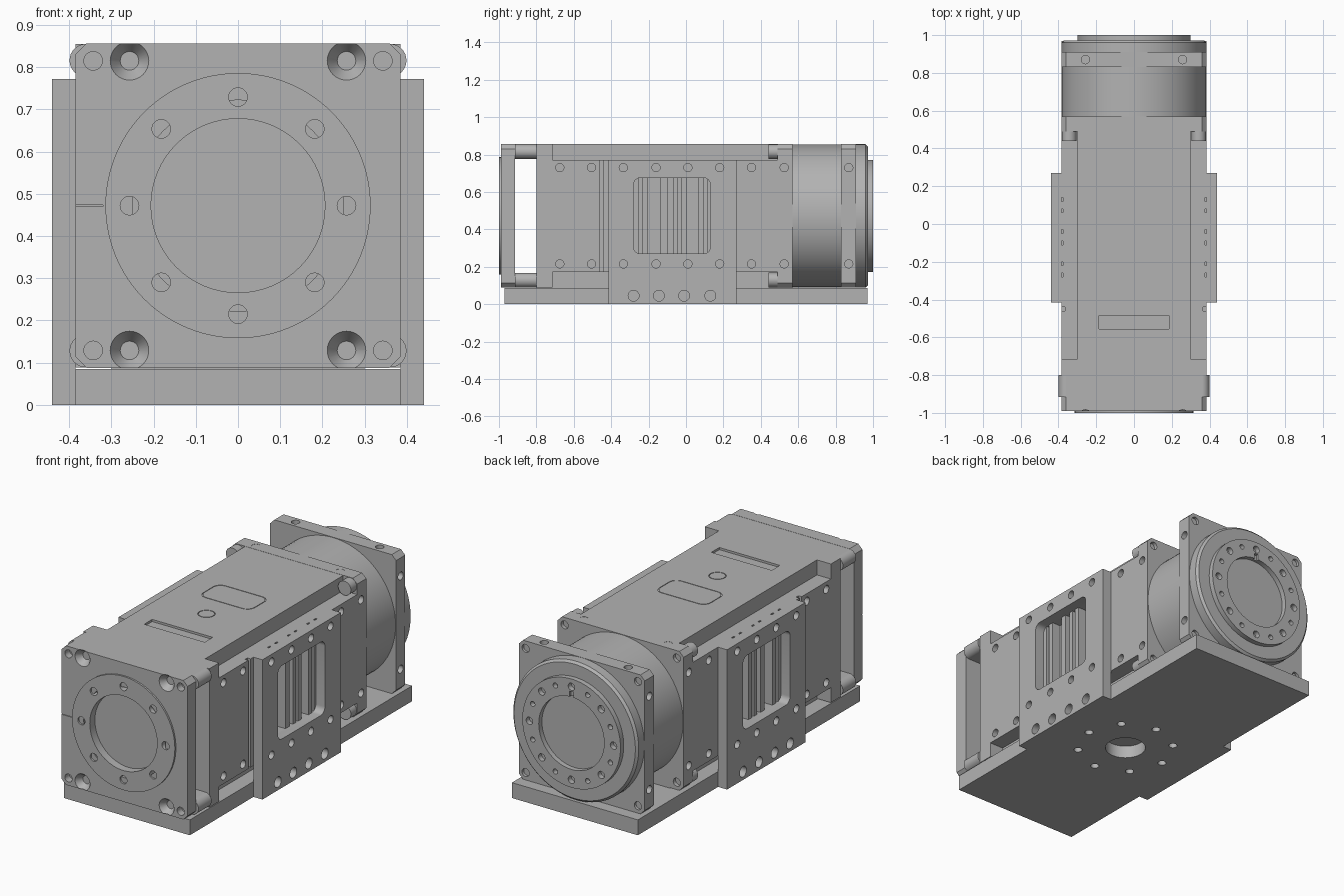
import bpy, bmesh, math
from mathutils import Matrix, Vector

if "Cube" in bpy.data.objects:
    bpy.data.objects.remove(bpy.data.objects["Cube"])

grey = bpy.data.materials.new("machined_grey")
grey.use_nodes = True
COLOUR = (0.45, 0.45, 0.45, 1)
grey.diffuse_color = COLOUR
grey.node_tree.nodes["Principled BSDF"].inputs["Base Color"].default_value = COLOUR

ZC = 0.472                      # height of the main axis
HALF = 0.385                    # half width of the square housing
SIDES = (-1, 1)
CORNERS = [(sx, sz) for sx in SIDES for sz in SIDES]
ROWS = (0.215, 0.73)            # heights of the side bolt rows


def box(bm, x, y, z, bevel=0, axis=None):
    """Box between ranges; bevel rounds (or chamfers) edges along one axis."""
    lo, hi = Vector((min(x), min(y), min(z))), Vector((max(x), max(y), max(z)))
    mat = Matrix.Translation((lo + hi) / 2) @ Matrix.Diagonal((*(hi - lo), 1))
    verts = bmesh.ops.create_cube(bm, size=1, matrix=mat)["verts"]
    if bevel:
        edges = {e for v in verts for e in v.link_edges
                 if abs((e.verts[0].co - e.verts[1].co).normalized()[axis]) > 0.9}
        bmesh.ops.bevel(bm, geom=list(edges), offset=bevel, affect='EDGES',
                        segments=1 if axis == 1 else 6, profile=0.5)


def cyl(bm, start, end, r, r2=None, seg=24):
    """Cylinder or cone between two points."""
    a, b = Vector(start), Vector(end)
    rot = (b - a).to_track_quat('Z', 'Y').to_matrix().to_4x4()
    bmesh.ops.create_cone(bm, cap_ends=True, segments=seg, radius1=r,
                          radius2=r if r2 is None else r2, depth=(b - a).length,
                          matrix=Matrix.Translation((a + b) / 2) @ rot)


def make(name, bm):
    bmesh.ops.recalc_face_normals(bm, faces=bm.faces)
    mesh = bpy.data.meshes.new(name)
    bm.to_mesh(mesh)
    bm.free()
    mesh.materials.append(grey)
    ob = bpy.data.objects.new(name, mesh)
    bpy.context.collection.objects.link(ob)
    return ob


def part(name, build, *cuts):
    """Build a solid, subtract each set of cutters, then shade it."""
    bm = bmesh.new()
    build(bm)
    ob = make(name, bm)
    bpy.context.view_layer.objects.active = ob
    for cut in cuts:
        cb = bmesh.new()
        cut(cb)
        cutter = make(name + "_cutter", cb)
        cutter.hide_render = True
        mod = ob.modifiers.new("cut", 'BOOLEAN')
        mod.operation, mod.solver, mod.object = 'DIFFERENCE', 'EXACT', cutter
        bpy.ops.object.select_all(action='DESELECT')
        ob.select_set(True)
        bpy.ops.object.modifier_apply(modifier="cut")
        bpy.data.objects.remove(cutter)
    bpy.ops.object.select_all(action='DESELECT')
    ob.select_set(True)
    bpy.ops.object.shade_smooth_by_angle(angle=math.radians(25))
    return ob


def ring_holes(bm, y0, y1, radius, r, count, phase=0):
    for i in range(count):
        a = math.tau * i / count + phase
        x, z = radius * math.cos(a), ZC + radius * math.sin(a)
        cyl(bm, (x, y0, z), (x, y1, z), r)


def side_holes(bm, face, ys, rows=ROWS, r=0.022, depth=0.04, sides=SIDES):
    for s in sides:
        for y in ys:
            for z in rows:
                cyl(bm, (s * (face + 0.01), y, z), (s * (face - depth), y, z), r)


def top_holes(bm, y):
    for s in SIDES:
        for z0, z1 in ((0.87, 0.82), (0.075, 0.125)):
            cyl(bm, (s * 0.257, y, z0), (s * 0.257, y, z1), 0.022)


# Base plate with a central bore and bolt circle underneath
def base_holes(bm):
    cyl(bm, (0, -0.07, -0.01), (0, -0.07, 0.07), 0.105, seg=48)
    for i in range(8):
        a = math.tau * i / 8
        x, y = 0.25 * math.cos(a), 0.25 * math.sin(a) - 0.07
        cyl(bm, (x, y, -0.01), (x, y, 0.05), 0.022)

part("base_plate", lambda bm: box(bm, (-HALF, HALF), (-0.97, 0.97), (0, 0.085)), base_holes)


# Front plate, proud ring and countersunk corner screws
def front_holes(bm):
    for sx, sz in CORNERS:
        z = ZC + sz * 0.343
        cyl(bm, (sx * 0.257, -0.992, z), (sx * 0.257, -0.955, z), 0.047, 0.022, 32)
        cyl(bm, (sx * 0.343, -1.0, z), (sx * 0.343, -0.95, z), 0.022)
    cyl(bm, (0, -1.0, ZC), (0, -0.95, ZC), 0.25, seg=64)
    box(bm, (-0.39, -0.32), (-1.0, -0.985), (ZC - 0.002, ZC + 0.002))

part("front_plate",
     lambda bm: box(bm, (-HALF, HALF), (-0.99, -0.915), (0.088, 0.856), 0.026, 1),
     front_holes)
part("front_ring",
     lambda bm: cyl(bm, (0, -1.0, ZC), (0, -0.945, ZC), 0.314, seg=96),
     lambda bm: cyl(bm, (0, -1.01, ZC), (0, -0.955, ZC), 0.206, seg=64),
     lambda bm: ring_holes(bm, -1.01, -0.96, 0.257, 0.022, 8))


# Rounded cross bars joining the front plate to the body
def bar(bm, z):
    box(bm, (-0.36, 0.36), (-0.915, -0.80), (z - 0.039, z + 0.039))
    for s in SIDES:
        cyl(bm, (s * 0.36, -0.915, z), (s * 0.36, -0.80, z), 0.039, seg=32)

for bar_name, bar_z in (("lower_bar", 0.128), ("upper_bar", 0.816)):
    part(bar_name, lambda bm: bar(bm, bar_z))


# Central housing with shallow panel outlines on top
def panel(bm, x, y, depth, radius):
    box(bm, (-x, x), y, (0.855 - depth, 0.87), radius, 2)

def top_disc(bm, r):
    cyl(bm, (0, -0.275, 0.851), (0, -0.275, 0.87), r, seg=32)

part("housing",
     lambda bm: box(bm, (-0.30, 0.30), (-0.80, 0.57), (0.085, 0.855)),
     lambda bm: panel(bm, 0.157, (-0.122, 0.052), 0.004, 0.045),
     lambda bm: panel(bm, 0.185, (-0.555, -0.485), 0.012, 0),
     lambda bm: top_disc(bm, 0.044))
part("top_label_plate", lambda bm: box(bm, (-0.153, 0.153), (-0.118, 0.048), (0.848, 0.855), 0.042, 2))
part("top_plug", lambda bm: cyl(bm, (0, -0.275, 0.847), (0, -0.275, 0.855), 0.040, seg=32))


# Side panels with ribs behind the window
def side_cuts(bm, s):
    side_holes(bm, HALF, (-0.675, -0.505, 0.35, 0.525), sides=(s,))
    box(bm, (s * 0.365, s * 0.40), (-0.46, -0.44), (0.16, 0.78))
    for y in (0.13, 0.07, -0.04, -0.10, -0.21, -0.27):
        box(bm, (s * 0.376, s * 0.40), (y - 0.01, y + 0.01), (0.75, 0.78))
    for y, w in ((-0.245, 0.02), (-0.17, 0.07), (-0.085, 0.03), (-0.035, 0.02), (0.035, 0.06), (0.105, 0.02)):
        box(bm, (s * 0.335, s * 0.40), (y - w / 2, y + w / 2), (0.27, 0.675))


# Wide brackets with a window, reaching down past the base
def bracket_cuts(bm, s):
    box(bm, (s * 0.37, s * 0.46), (-0.28, 0.13), (0.27, 0.675), 0.035, 0)
    side_holes(bm, 0.44, (-0.335, -0.16, 0.01, 0.18), sides=(s,))
    side_holes(bm, 0.44, (-0.28, -0.145, -0.01, 0.13), (0.045,), 0.029, 0.05, sides=(s,))

for side, s in (("right", -1), ("left", 1)):
    part(side + "_side_panel",
         lambda bm: box(bm, (s * 0.30, s * HALF), (-0.80, 0.57), (0.172, 0.772)),
         lambda bm: side_cuts(bm, s))
    part(side + "_bracket",
         lambda bm: box(bm, (s * HALF, s * 0.44), (-0.415, 0.27), (0, 0.772)),
         lambda bm: bracket_cuts(bm, s))


# Corner blocks at both ends of the housing, with rod heads at the back
for i, (sx, sz) in enumerate(CORNERS):
    zs = (ZC + sz * 0.30, ZC + sz * 0.383)
    tag = ("lower", "upper")[sz > 0] + ("_right", "_left")[sx > 0]
    part(tag + "_front_corner", lambda bm: box(bm, (sx * 0.30, sx * HALF), (-0.80, -0.715), zs))
    rod_z = ZC + sz * 0.343
    part(tag + "_rod_head",
         lambda bm: cyl(bm, (sx * 0.343, 0.44, rod_z), (sx * 0.343, 0.50, rod_z), 0.039, seg=32))


# Square flanges either side of the rear drum
def flange_cuts(bm, y):
    top_holes(bm, y)
    side_holes(bm, HALF, (y,), depth=0.03)
    for sx, sz in CORNERS:
        z = ZC + sz * 0.343
        cyl(bm, (sx * 0.343, y + 0.05, z), (sx * 0.343, y + 0.025, z), 0.022)

for name, y0, y1, yc in (("middle_flange", 0.49, 0.57, 0.525), ("rear_flange", 0.83, 0.91, 0.87)):
    part(name, lambda bm: box(bm, (-HALF, HALF), (y0, y1), (0.088, 0.856), 0.026, 1),
         lambda bm: flange_cuts(bm, yc))

part("rear_drum", lambda bm: cyl(bm, (0, 0.57, ZC), (0, 0.83, ZC), 0.382, seg=96))


# Rear output disc with a stepped face, bore, key notch and bolt circle
def rear_build(bm):
    cyl(bm, (0, 0.91, ZC), (0, 0.96, ZC), 0.383, seg=96)
    cyl(bm, (0, 0.96, ZC), (0, 0.972, ZC), 0.383, 0.371, 96)

def rear_bolts(bm):
    ring_holes(bm, 1.01, 0.96, 0.257, 0.02, 8)
    ring_holes(bm, 1.01, 0.96, 0.257, 0.014, 8, math.pi / 8)

part("rear_disc", rear_build)
part("rear_face_ring",
     lambda bm: cyl(bm, (0, 0.94, ZC), (0, 1.0, ZC), 0.30, seg=96),
     lambda bm: cyl(bm, (0, 0.972, ZC), (0, 1.01, ZC), 0.20, seg=64),
     rear_bolts,
     lambda bm: box(bm, (-0.012, 0.012), (0.985, 1.01), (ZC + 0.19, ZC + 0.23)))
